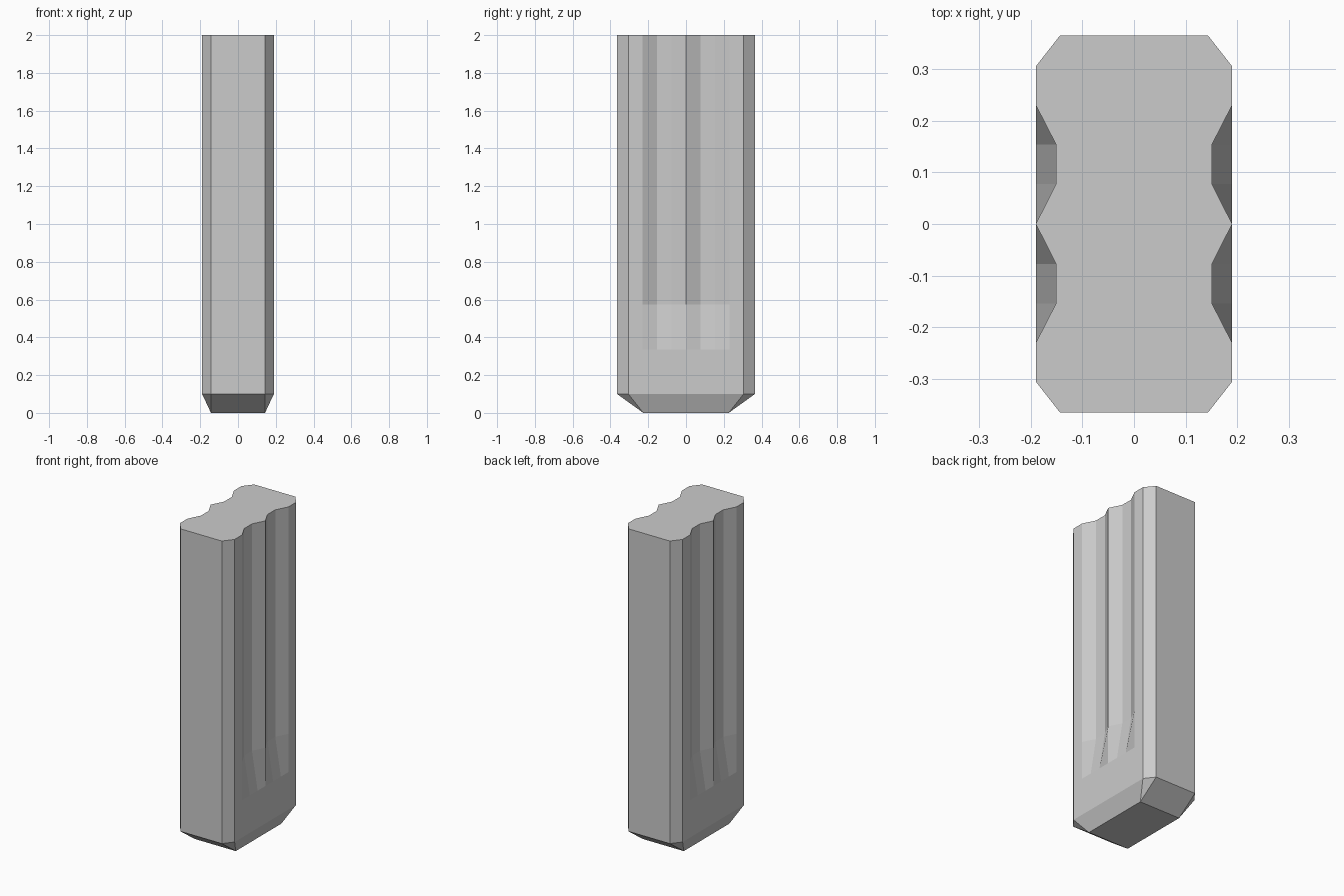
import bpy, bmesh

if "Cube" in bpy.data.objects:
    bpy.data.objects.remove(bpy.data.objects["Cube"])

X, XC = 0.19, 0.143        # half width, half width of the chamfered ends
Y_BOT = 0.226              # half depth of the flat underside


def outline(groove_x):
    """Octagonal outline with two grooves on each long side."""
    half = [(XC, -0.365), (X, -0.305), (X, -0.23), (groove_x, -0.154),
            (groove_x, -0.077), (X, 0), (groove_x, 0.077), (groove_x, 0.154),
            (X, 0.23), (X, 0.305), (XC, 0.365)]
    return half + [(-x, -y) for x, y in half]


def base_outline():
    """Smaller rectangle under the body, matched point for point."""
    return [(XC if x > 0 else -XC, max(-Y_BOT, min(Y_BOT, y)))
            for x, y in outline(X)]


# Stacked sections: underside, chamfer, groove run-out, full groove, top
sections = [(0.0, base_outline()), (0.1, outline(X)), (0.335, outline(X)),
            (0.575, outline(0.151)), (2.0, outline(0.151))]

bm = bmesh.new()
rings = [[bm.verts.new((x, y, z)) for x, y in pts] for z, pts in sections]
n = len(rings[0])
for low, high in zip(rings, rings[1:]):
    for i in range(n):
        j = (i + 1) % n
        bm.faces.new((low[i], low[j], high[j], high[i]))
bm.faces.new(rings[-1])
bm.faces.new(rings[0][::-1])

# Merge the collapsed underside corners
bmesh.ops.remove_doubles(bm, verts=bm.verts, dist=0.0005)
bmesh.ops.recalc_face_normals(bm, faces=bm.faces)

mesh = bpy.data.meshes.new("grooved_block")
bm.to_mesh(mesh)
bm.free()
bpy.context.collection.objects.link(bpy.data.objects.new("grooved_block", mesh))
